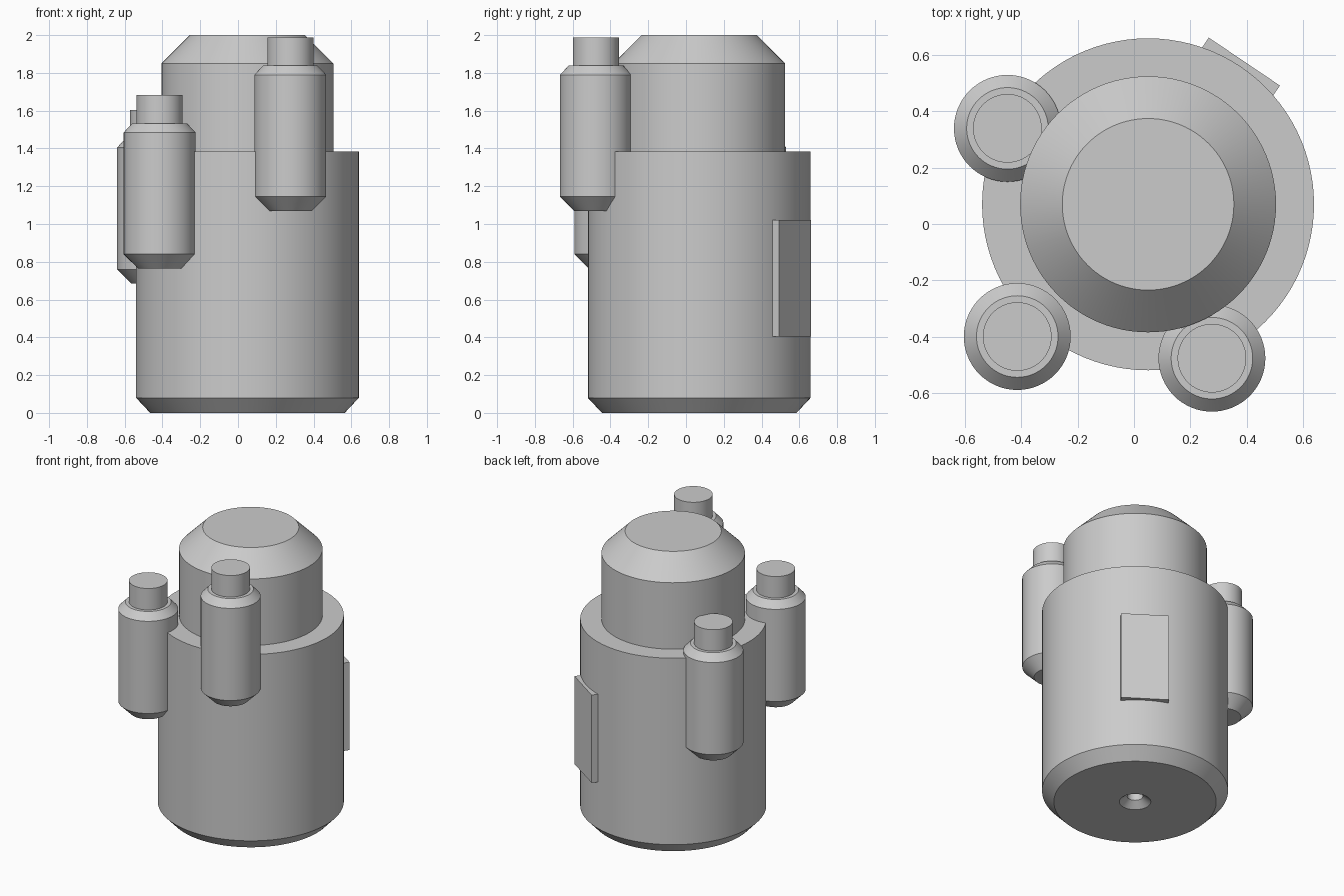
import bpy
import bmesh
import math
from mathutils import Matrix, Vector

cube = bpy.data.objects.get("Cube")
if cube:
    bpy.data.objects.remove(cube, do_unlink=True)

grey = bpy.data.materials.new("plain_grey")
grey.use_nodes = True
colour = (0.6, 0.6, 0.6, 1)
grey.diffuse_color = colour
grey.node_tree.nodes["Principled BSDF"].inputs["Base Color"].default_value = colour


def finish(bm, name, location):
    bmesh.ops.recalc_face_normals(bm, faces=bm.faces)
    mesh = bpy.data.meshes.new(name)
    bm.to_mesh(mesh)
    bm.free()
    mesh.materials.append(grey)
    obj = bpy.data.objects.new(name, mesh)
    obj.location = location
    bpy.context.collection.objects.link(obj)
    return obj


def lathe(name, profile, location, steps=96):
    """Turn a (radius, height) profile around the vertical axis."""
    bm = bmesh.new()
    verts = [bm.verts.new((r, 0, z)) for r, z in profile]
    edges = [bm.edges.new(pair) for pair in zip(verts, verts[1:])]
    bmesh.ops.spin(bm, geom=verts + edges, cent=(0, 0, 0), axis=(0, 0, 1),
                   angle=math.tau, steps=steps, use_duplicate=False)
    bmesh.ops.remove_doubles(bm, verts=bm.verts, dist=0.0001)
    obj = finish(bm, name, location)
    bpy.ops.object.select_all(action="DESELECT")
    obj.select_set(True)
    bpy.context.view_layer.objects.active = obj
    bpy.ops.object.shade_smooth_by_angle(angle=math.radians(25))
    return obj


centre = Vector((0.05, 0.07, 0))

# Stepped main body with a countersunk hole underneath
lathe("main_body", [
    (0, 0.3), (0.05, 0.3), (0.05, 0.04), (0.1, 0), (0.515, 0),
    (0.59, 0.08), (0.59, 1.385), (0.455, 1.385), (0.455, 1.85),
    (0.305, 2), (0, 2)], centre)

# Three small canisters sunk into the side at different heights
canister = [(0, 0), (0.115, 0), (0.19, 0.075), (0.19, 0.72), (0.145, 0.768),
            (0.122, 0.768), (0.122, 0.918), (0, 0.918)]
for name, spot in {
    "front_canister": (0.277, -0.477, 1.07),
    "side_front_canister": (-0.415, -0.4, 0.765),
    "side_back_canister": (-0.45, 0.34, 0.685),
}.items():
    lathe(name, canister, spot, 64)

# Flat plate set into the back of the body
bm = bmesh.new()
bmesh.ops.create_cube(bm, size=1)
bmesh.ops.scale(bm, verts=bm.verts, vec=(0.11, 0.305, 0.615))
bmesh.ops.translate(bm, verts=bm.verts, vec=(0.557, 0, 0.7125))
bmesh.ops.rotate(bm, verts=bm.verts, cent=(0, 0, 0),
                 matrix=Matrix.Rotation(math.radians(56), 3, "Z"))
finish(bm, "back_plate", centre)
